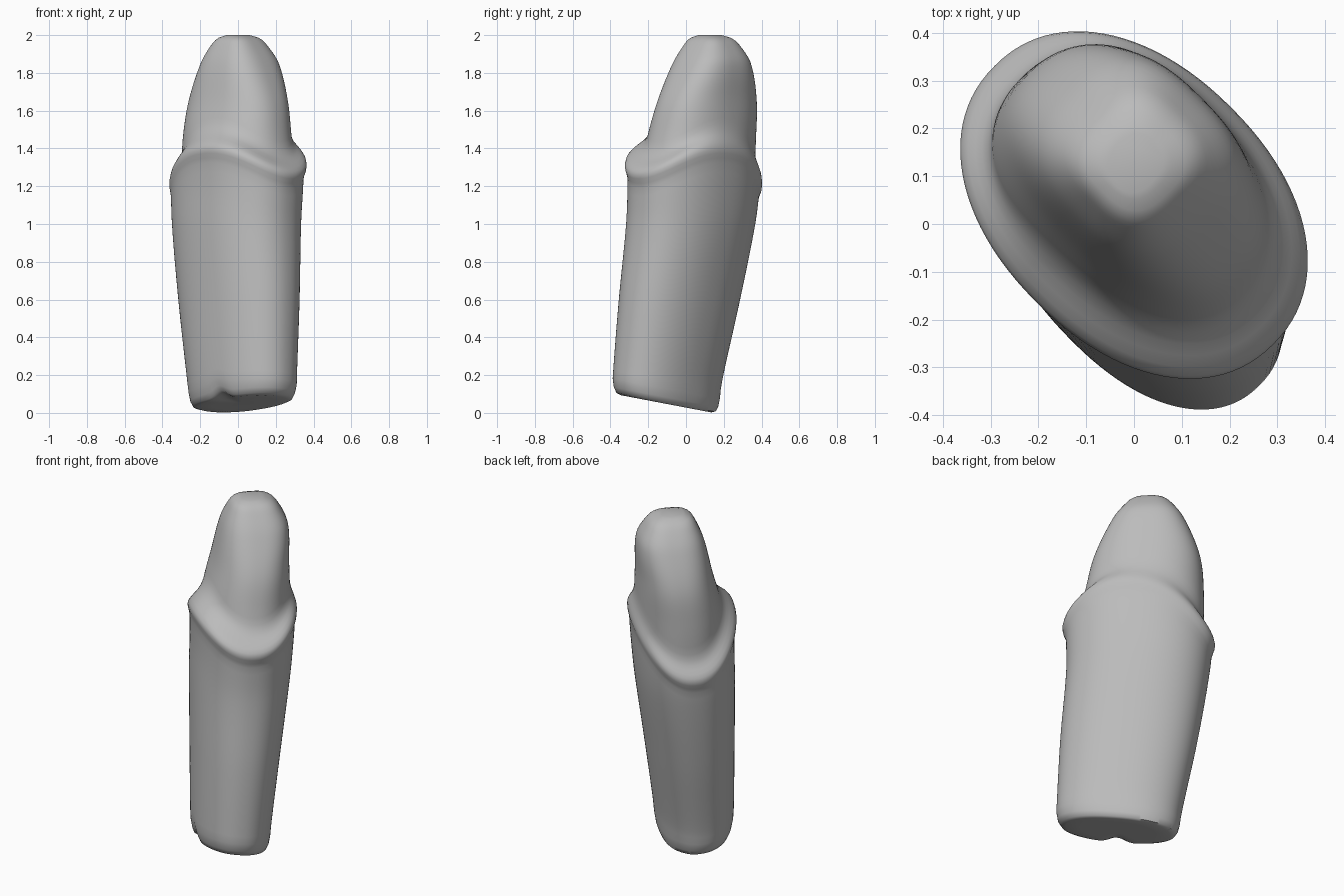
import bpy, bmesh, math

if "Cube" in bpy.data.objects:
    bpy.data.objects.remove(bpy.data.objects["Cube"], do_unlink=True)

SIDES = 96
R2 = math.sqrt(0.5)

# Cross-sections: height, long radius, short radius, long offset, short offset, squareness
ROOT = [(0.1, .335, .205, -.092, -.057, 2.2), (0.2, .342, .212, -.081, -.053, 2.2),
        (0.6, .372, .238, -.028, -.021, 2.2), (1.0, .388, .265, .023, .012, 2.2),
        (1.2, .397, .272, .032, .025, 2.2), (1.4, .4, .28, .03, .03, 2.2)]
CORE = [(1.2, .352, .245, .028, .042, 2.2), (1.45, .322, .232, .06, .055, 2.2),
        (1.65, .288, .203, .078, .08, 2.4), (1.85, .2, .178, .09, .103, 2.7),
        (1.95, .132, .132, .092, .1, 2.8), (1.985, .095, .1, .09, .095, 2.8),
        (2.0, .055, .06, .09, .09, 2.5)]
RIM = (0, .412, .288, .028, .028, 2.15)


def section(table, z):
    """Smoothly interpolate the section table at height z."""
    z = min(max(z, table[0][0]), table[-1][0])
    i = max(k for k in range(len(table) - 1) if table[k][0] <= z)
    p, q = table[i], table[i + 1]
    before, after = table[max(i - 1, 0)], table[min(i + 2, len(table) - 1)]
    h = q[0] - p[0]
    t = (z - p[0]) / h
    out = [z]
    for k in range(1, len(p)):
        m0 = (q[k] - before[k]) / (q[0] - before[0]) * h
        m1 = (after[k] - p[k]) / (after[0] - p[0]) * h
        out.append((2*t**3 - 3*t**2 + 1) * p[k] + (t**3 - 2*t**2 + t) * m0
                   + (3*t**2 - 2*t**3) * q[k] + (t**3 - t**2) * m1)
    return out


def outline(s, a):
    """Point on a rounded, diagonal superellipse at angle a."""
    c, d = math.cos(a), math.sin(a)
    u = s[3] + s[1] * math.copysign(abs(c) ** (2 / s[5]), c)
    v = s[4] + s[2] * math.copysign(abs(d) ** (2 / s[5]), d)
    return (v - u) * R2, (u + v) * R2


def mix(p, q, t):
    return tuple(i + (j - i) * t for i, j in zip(p, q))


def foot(x, y):
    """Sloping base with a small notch at the front."""
    notch = 0.035 * math.exp(-((x + .09) ** 2 + (y + .25) ** 2) / .003)
    return max(0, .028 - .19 * y) + notch


def column(a):
    """Points of one vertical strip from the base to the tip."""
    margin = 1.295 - .095 * math.cos(2 * a) - .06 * math.cos(a)
    pts = []
    # Rounded base edge
    base = outline(ROOT[0], a)
    centre = outline((0, 0, 0, -.092, -.057, 2), 0)
    for inset, lift in ((.75, 0), (.4, 0), (.16, 0), (.08, .008), (.03, .035)):
        x, y = mix(base, centre, inset)
        pts.append((x, y, foot(x, y) + lift))
    # Root wall
    low, high = foot(*base) + .08, margin - .07
    for k in range(25):
        z = low + (high - low) * k / 24
        pts.append((*outline(section(ROOT, z), a), z))
    # Raised rim and hollow shoulder
    rim = outline(RIM, a)
    for dz, t in ((-.045, .25), (-.02, .8), (0, 1)):
        z = margin + dz
        pts.append((*mix(outline(section(ROOT, z), a), rim, t), z))
    for dz, t in ((.02, .93), (.04, .74), (.06, .5), (.08, .28), (.105, .1)):
        z = margin + dz
        pts.append((*mix(outline(section(CORE, z), a), rim, t), z))
    # Tapered core
    low = margin + .14
    for k in range(25):
        z = low + (2 - low) * (1 - (1 - k / 24) ** 1.5)
        pts.append((*outline(section(CORE, z), a), z))
    return pts


bm = bmesh.new()
strips = [[bm.verts.new(p) for p in column(math.tau * i / SIDES)] for i in range(SIDES)]
for i, strip in enumerate(strips):
    other = strips[(i + 1) % SIDES]
    for k in range(len(strip) - 1):
        bm.faces.new((strip[k], other[k], other[k + 1], strip[k + 1]))
bm.faces.new([s[0] for s in strips])
bm.faces.new([s[-1] for s in strips])
bmesh.ops.recalc_face_normals(bm, faces=bm.faces)

mesh = bpy.data.meshes.new("prepared_tooth")
bm.to_mesh(mesh)
bm.free()
tooth = bpy.data.objects.new("prepared_tooth", mesh)
bpy.context.collection.objects.link(tooth)

# Plain grey
grey = bpy.data.materials.new("plain grey")
grey.use_nodes = True
grey.diffuse_color = (.5, .5, .5, 1)
grey.node_tree.nodes["Principled BSDF"].inputs["Base Color"].default_value = (.5, .5, .5, 1)
mesh.materials.append(grey)

bpy.context.view_layer.objects.active = tooth
tooth.select_set(True)
bpy.ops.object.shade_smooth_by_angle(angle=math.radians(50))
